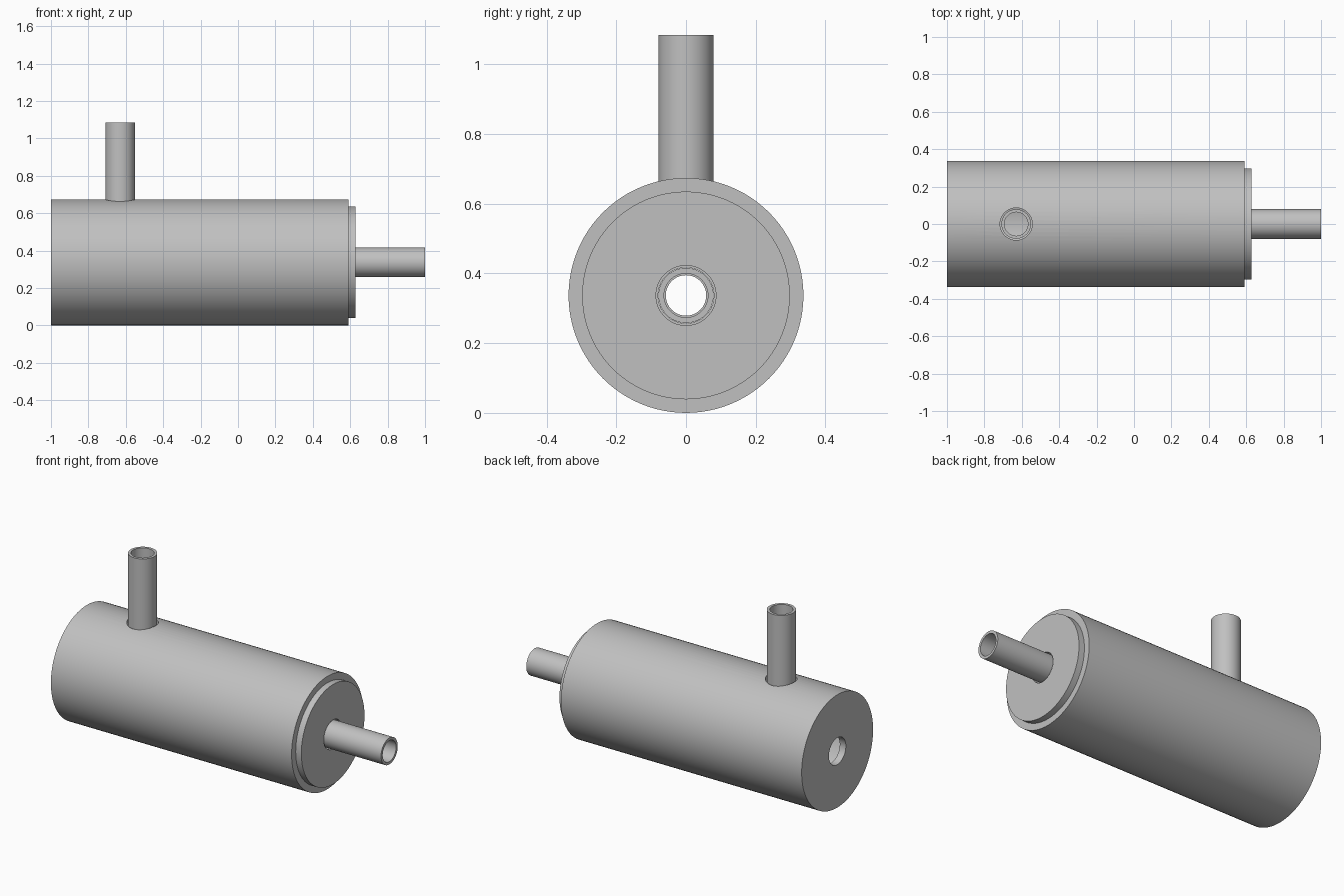
import bpy, bmesh, math
from mathutils import Matrix, Vector

cube = bpy.data.objects.get("Cube")
if cube:
    bpy.data.objects.remove(cube)

STEEL = (0.53, 0.53, 0.53, 1)
steel = bpy.data.materials.new("grey_steel")
steel.use_nodes = True
steel.diffuse_color = STEEL
steel.node_tree.nodes["Principled BSDF"].inputs["Base Color"].default_value = STEEL

R = 0.337            # body radius, also axis height
PIPE = 0.079         # pipe outer radius
GAP = 0.086          # clearance hole radius
STACK_X = -0.63
ALONG_X = Matrix.Translation((0, 0, R)) @ Matrix.Rotation(math.pi / 2, 4, 'Y')
UPRIGHT = Matrix.Translation((STACK_X, 0, 0))


def lathe(name, profile, matrix, segments=96):
    """Spin a closed (radius, height) outline around z, then place it."""
    bm = bmesh.new()
    rings = []
    for i in range(segments):
        a = 2 * math.pi * i / segments
        rings.append([bm.verts.new(matrix @ Vector((r * math.cos(a), r * math.sin(a), h)))
                      for r, h in profile])
    n = len(profile)
    for i in range(segments):
        a, b = rings[i], rings[(i + 1) % segments]
        for j in range(n):
            k = (j + 1) % n
            bm.faces.new((a[j], b[j], b[k], a[k]))
    bmesh.ops.recalc_face_normals(bm, faces=bm.faces)
    mesh = bpy.data.meshes.new(name)
    bm.to_mesh(mesh)
    bm.free()
    mesh.materials.append(steel)
    obj = bpy.data.objects.new(name, mesh)
    bpy.context.collection.objects.link(obj)
    return obj


def tube(name, outer, inner, low, high, matrix):
    return lathe(name, [(inner, low), (outer, low), (outer, high), (inner, high)], matrix)


def smooth(obj):
    bpy.ops.object.select_all(action='DESELECT')
    obj.select_set(True)
    bpy.context.view_layer.objects.active = obj
    bpy.ops.object.shade_smooth_by_angle(angle=math.radians(30))


# Hollow body: closed rear wall with a round port, open front
body = lathe("body_shell", [(0.08, -1), (R, -1), (R, 0.59), (0.298, 0.59),
                            (0.298, -0.96), (0.08, -0.96)], ALONG_X)

# Clearance hole for the upright pipe
bpy.ops.mesh.primitive_cylinder_add(vertices=96, radius=GAP, depth=0.4,
                                    location=(STACK_X, 0, 2 * R))
cutter = bpy.context.object
cutter.name = "stack_hole_cutter"
cutter.hide_render = True
cut = body.modifiers.new("stack_hole", 'BOOLEAN')
cut.operation = 'DIFFERENCE'
cut.solver = 'EXACT'
cut.object = cutter
bpy.context.view_layer.objects.active = body
bpy.ops.object.modifier_apply(modifier=cut.name)
bpy.data.objects.remove(cutter)

# Front cap, outlet pipe with a slightly narrower throat, and upright pipe
cap = tube("front_cap", 0.298, GAP, 0.55, 0.627, ALONG_X)
outlet = lathe("outlet_pipe", [(0.058, 0.5), (PIPE, 0.5), (PIPE, 1), (0.063, 1),
                               (0.063, 0.6), (0.058, 0.6)], ALONG_X)
stack = tube("upright_pipe", PIPE, 0.063, 0.6, 1.085, UPRIGHT)

for part in (body, cap, outlet, stack):
    smooth(part)
